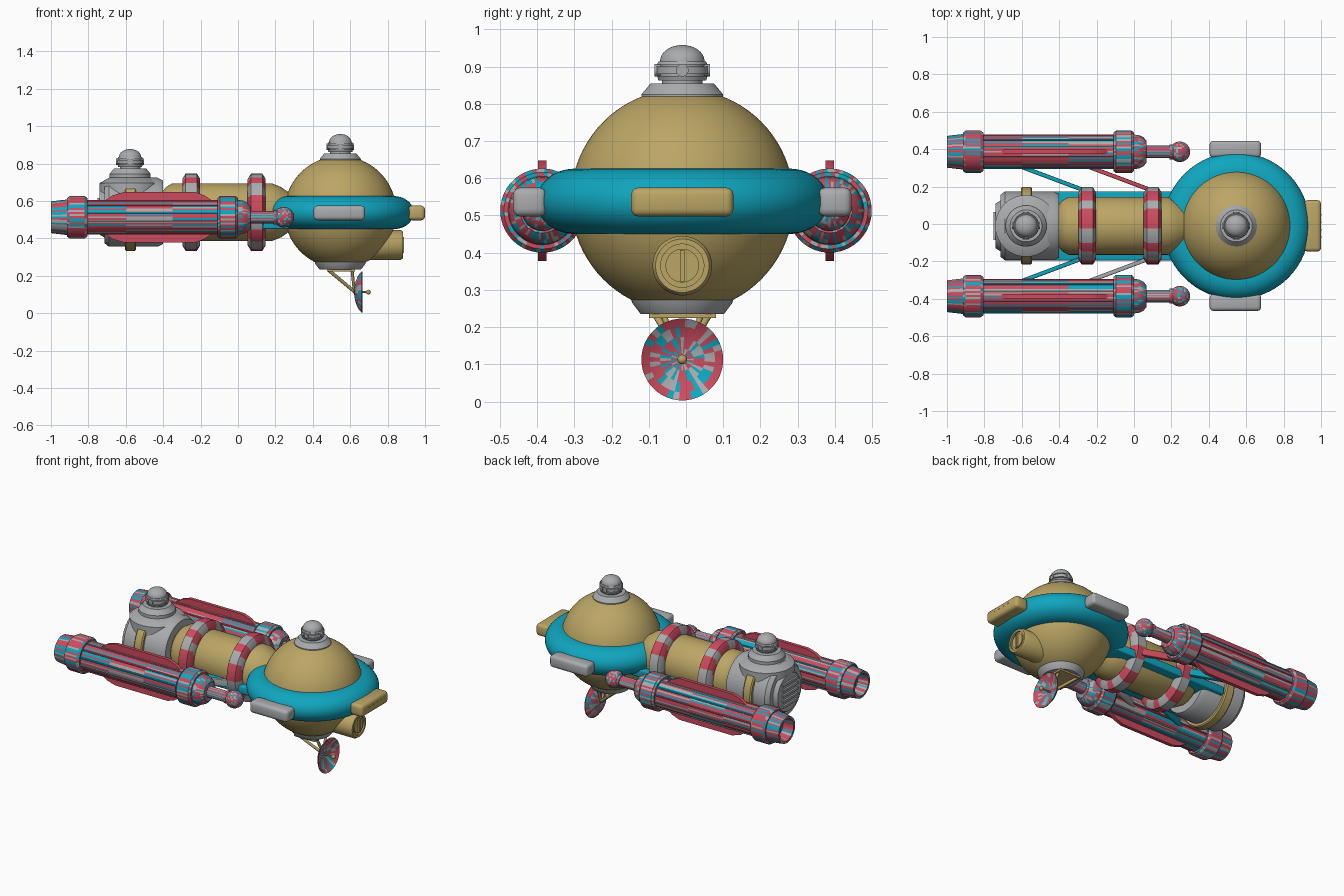
import bpy, bmesh, math, random
from mathutils import Vector, Matrix

if "Cube" in bpy.data.objects:
    bpy.data.objects.remove(bpy.data.objects["Cube"])

random.seed(4)
CY = -0.01            # centre line of hull
X, Z = Vector((1, 0, 0)), Vector((0, 0, 1))


def material(name, rgb):
    m = bpy.data.materials.new(name)
    m.diffuse_color = (*rgb, 1)
    m.use_nodes = True
    m.node_tree.nodes["Principled BSDF"].inputs["Base Color"].default_value = m.diffuse_color
    return m


GOLD = material("gold", (0.50, 0.38, 0.13))
TEAL = material("teal", (0.005, 0.38, 0.52))
RED = material("red", (0.60, 0.07, 0.11))
GREY = material("grey", (0.40, 0.41, 0.42))
MIX = [RED, TEAL, GREY, RED]


def finish(name, bm, mats, pick=None):
    """Turn a bmesh into an object; pick(face) selects a material slot."""
    bmesh.ops.recalc_face_normals(bm, faces=bm.faces)
    if pick:
        for f in bm.faces:
            f.material_index = pick(f)
    me = bpy.data.meshes.new(name)
    bm.to_mesh(me)
    bm.free()
    for m in mats:
        me.materials.append(m)
    ob = bpy.data.objects.new(name, me)
    bpy.context.collection.objects.link(ob)
    bpy.ops.object.select_all(action='DESELECT')
    bpy.context.view_layer.objects.active = ob
    ob.select_set(True)
    bpy.ops.object.shade_smooth_by_angle(angle=math.radians(32))
    return ob


def patchy(f):
    return random.randrange(len(MIX))


def lathe(name, profile, origin, axis=Z, mats=(GREY,), n=48, pick=None, closed=False):
    """Revolve (distance along axis, radius) points about an axis."""
    bm = bmesh.new()
    rot = Z.rotation_difference(axis).to_matrix()
    rings = []
    for t, r in profile:
        k = 1 if r < 1e-6 else n
        rings.append([bm.verts.new(rot @ Vector((r * math.cos(a), r * math.sin(a), t)) + Vector(origin))
                      for a in (2 * math.pi * (i + 0.5) / n for i in range(k))])
    pairs = list(zip(rings, rings[1:])) + ([(rings[-1], rings[0])] if closed else [])
    for a, b in pairs:
        for i in range(n):
            j = (i + 1) % n
            q = [a[i % len(a)], a[j % len(a)], b[j % len(b)], b[i % len(b)]]
            bm.faces.new(list(dict.fromkeys(q)))
    return finish(name, bm, mats, pick)


def arc(c, r, a0, a1, n, rx=None):
    """Arc of profile points: t = c + r sin a, radius = rx cos a."""
    out = []
    for i in range(n + 1):
        a = math.radians(a0 + (a1 - a0) * i / n)
        out.append((c + r * math.sin(a), max(0, (rx or r) * math.cos(a))))
    return out


def box(name, centre, size, mats=(GREY,), bevel=0.0, turn=0.0):
    bm = bmesh.new()
    bmesh.ops.create_cube(bm, size=1, matrix=Matrix.Translation(centre) @ Matrix.Rotation(turn, 4, 'Z')
                          @ Matrix.Diagonal((*size, 1)))
    if bevel:
        bmesh.ops.bevel(bm, geom=bm.edges[:], offset=bevel, segments=3, affect='EDGES', profile=0.5)
    return finish(name, bm, mats)


def rod(name, a, b, r, mats, n=12):
    a, b = Vector(a), Vector(b)
    d = b - a
    return lathe(name, [(0, 0), (0, r), (d.length, r), (d.length, 0)], a, d.normalized(), mats, n)


def turret(name, x, z):
    """Stepped collar, grooved drum with portholes, and dome."""
    lathe(name, [(-.03, 0), (-.03, .11), (.005, .11), (.035, .085), (.035, .055), (.042, .055), (.042, .064),
                 (.055, .068), (.055, .06), (.06, .06), (.06, .07), (.08, .07), (.08, .06), (.085, .06),
                 (.085, .068), (.094, .064)] + arc(.094, .044, 0, 90, 8, .06), (x, CY, z))
    for i in range(4):
        a = i * math.pi / 2
        d = Vector((math.cos(a), math.sin(a), 0))
        lathe(name + "_porthole", [(.05, .017), (.074, .017), (.074, .012), (.07, .012), (.07, 0)],
              (x, CY, z + .07), d, n=20)


# Spherical cabin with turret and lower collar
SX, SZ = 0.547, 0.54
lathe("cabin_sphere", arc(0, .30, -90, 90, 40), (SX, CY, SZ), mats=(GOLD,), n=64)
turret("cabin_turret", SX, 0.82)
lathe("cabin_lower_collar", [(.06, .12), (.05, .14), (.03, .135), (0, .112), (0, 0)], (SX, CY, .235))

# Teal bumper ring round the cabin
lathe("bumper_ring", [(-.088, .27)] + [(t, .287 + r) for t, r in arc(0, .088, -90, 90, 20, .106)]
      + [(.088, .27)], (SX, CY, SZ - .002), mats=(TEAL,), n=72)
box("front_pad", (.955, CY, .536), (.09, .275, .078), (GOLD,), .02)
for s in (-1, 1):
    box("side_pad", (.542, CY + s * .41, .536), (.275, .09, .078), (GREY,), .02)
for s in (-.06, -.02, .02, .06):
    box("front_pad_stud", (1.0, CY + s, .545), (.004, .008, .005), (GOLD,))

# Forward hatch
lathe("hatch", [(0, .08), (.19, .08), (.203, .072), (.203, .058), (.193, .058), (.193, .045), (.2, .045),
                (.2, 0)], (.68, CY, .365), X, (GOLD,))
box("hatch_handle", (.882, CY, .365), (.012, .012, .085), (GOLD,))

# Dish antenna and its frame
DX, DZ = .64, .113
box("antenna_plate", (.55, CY, .23), (.15, .18, .012), (GOLD,))
for s in (-1, 1):
    rod("antenna_brace", (.485, CY + s * .07, .23), (.625, CY, DZ), .009, (GOLD,))
    rod("antenna_post", (.61, CY + s * .05, .23), (.622, CY, DZ), .008, (GOLD,))
lathe("dish", [(-.02, 0), (-.017, .03), (-.01, .06), (.002, .088), (.02, .11), (.025, .11), (.01, .088),
               (-.002, .06), (-.009, .03), (-.012, 0)], (DX, CY, DZ), X, MIX, 40, patchy)
rod("dish_feed", (DX - .02, CY, DZ), (DX + .06, CY, DZ), .005, (GOLD,))
lathe("dish_feed_tip", arc(0, .013, -90, 90, 8), (DX + .057, CY, DZ), X, (GOLD,), 16)

# Main fuselage tube
lathe("fuselage", [(-.42, .11), (-.40, .115), (-.385, .135), (-.35, .155), (.18, .155), (.23, .135),
                   (.28, .10), (.33, .10)], (0, CY, SZ), X, (GOLD,))


def banded(f):
    c = f.calc_center_median()
    a = math.atan2(c.z - SZ, c.y - CY)
    return int((a + math.pi) / (math.pi / 8)) % 2


for x in (-.25, .10):
    lathe("fuselage_ring", [(-.048, .15), (-.048, .178), (-.03, .207), (.03, .207), (.048, .178), (.048, .15)],
          (x, CY, SZ), X, (GREY, RED), 48, banded)

# Teal deck running under the fuselage
box("deck", (-.13, CY, .475), (.82, .37, .05), (TEAL,), .008)

# Rear module with gold band and turret
lathe("rear_module", [(-.74, 0), (-.74, .12), (-.715, .135), (-.715, .165), (-.69, .185), (-.43, .185),
                      (-.40, .17), (-.40, 0)], (0, CY, SZ), X)
lathe("rear_band", [(-.605, .18), (-.605, .2), (-.598, .207), (-.552, .207), (-.545, .2), (-.545, .18)],
      (0, CY, SZ), X, (GOLD,))
lathe("rear_turret_base", [(0, .165), (.06, .165), (.09, .11), (.09, 0)], (-.577, CY, .635))
turret("rear_turret", -.577, .74)
for i in range(5):
    box("rear_vent_bar", (-.742, CY, SZ - .07 + i * .035), (.02, .15, .014))

# Engine pods, fins and swept struts on both sides
NZ = .513
for s in (-1, 1):
    y = s * .386
    lathe("engine_pod", [(-.93, 0), (-.93, .06), (-1, .07), (-1, .085), (-.915, .095), (-.915, .103),
                         (-.9, .113), (-.82, .113), (-.805, .103), (-.805, .091), (-.6, .091), (-.35, .091),
                         (-.11, .091), (-.11, .103), (-.097, .113), (-.013, .113), (0, .103), (0, .092),
                         (.025, .09), (.05, .078), (.066, .06), (.066, .034), (.19, .034), (.19, .04),
                         (.21, .04), (.21, 0)], (0, y, NZ), X, MIX, 64, patchy)
    lathe("pod_ball", arc(0, .055, -90, 90, 16), (.245, y, NZ), X, MIX, 32, patchy)

    for i in range(12):
        a = (i + .5) * math.pi / 6
        rod("pod_rib", (-.81, y + .091 * math.cos(a), NZ + .091 * math.sin(a)),
            (-.105, y + .091 * math.cos(a), NZ + .091 * math.sin(a)), .005, (MIX[i % 4],), 6)

    # Blade fin passing through the pod
    bm = bmesh.new()
    outline = [(-.74, 0), (-.71, .09), (-.67, .117), (-.61, .135), (-.23, .135), (-.18, .117), (-.14, .09),
               (-.12, 0)]
    outline += [(x, -z) for x, z in outline[-2:0:-1]]
    face = bm.faces.new([bm.verts.new((x, y - .011, NZ + z)) for x, z in outline])
    ext = bmesh.ops.extrude_face_region(bm, geom=[face])
    bmesh.ops.translate(bm, vec=(0, .022, 0), verts=[v for v in ext["geom"] if isinstance(v, bmesh.types.BMVert)])
    finish("pod_fin", bm, (RED,))

    for k, x in enumerate((-.28, .08)):
        d = Vector((-.36, s * .135))
        box("strut", (x + d.x / 2, s * (.185 + .0675), .495), (d.length + .03, .022, .045),
            (TEAL if k == 0 else RED if s > 0 else GREY,), .004, math.atan2(d.y, d.x))
